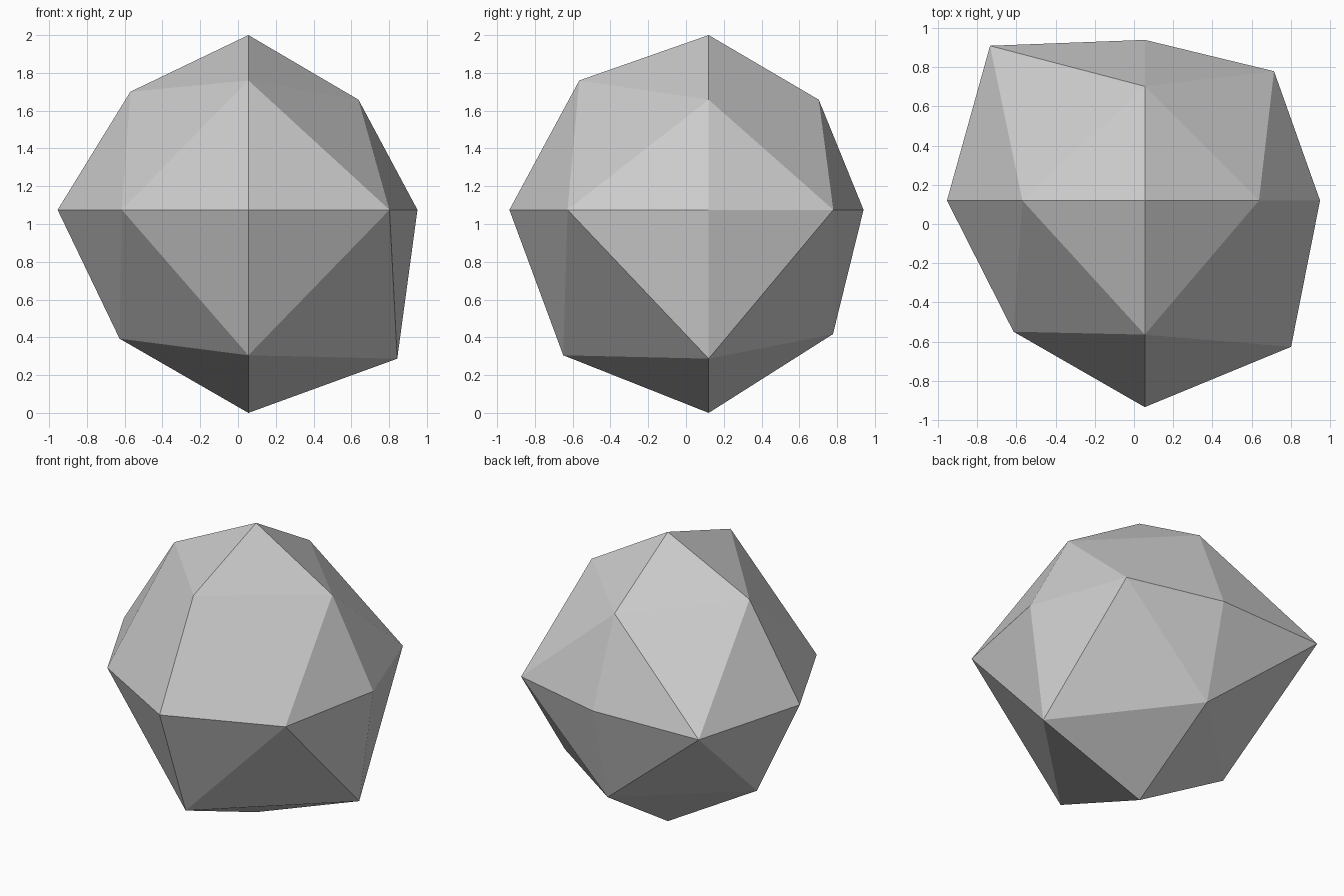
import bpy, bmesh
from itertools import product
from mathutils import Vector

if "Cube" in bpy.data.objects:
    bpy.data.objects.remove(bpy.data.objects["Cube"])

CENTRE = Vector((0.055, 0.12, 1.075))

# Distance along each axis for the tips and for the 45-degree midpoints
# between two tips, keyed by direction: this gives the uneven boulder form
REACH = {
    (1, 0, 0): 0.895, (-1, 0, 0): 1.01,
    (0, 1, 0): 0.82, (0, -1, 0): 1.055,
    (0, 0, 1): 0.925, (0, 0, -1): 1.075,
    (1, 0, 1): 0.583, (-1, 0, 1): 0.625,
    (1, 0, -1): 0.788, (-1, 0, -1): 0.682,
    (0, 1, 1): 0.583, (0, -1, 1): 0.685,
    (0, 1, -1): 0.658, (0, -1, -1): 0.77,
    (1, 1, 0): 0.66, (-1, 1, 0): 0.79,
    (1, -1, 0): 0.747, (-1, -1, 0): 0.67,
}

bm = bmesh.new()
verts = {d: bm.verts.new(CENTRE + Vector(d) * r) for d, r in REACH.items()}

# Each octant: three corner triangles around one middle triangle
for sx, sy, sz in product((1, -1), repeat=3):
    x, y, z = (sx, 0, 0), (0, sy, 0), (0, 0, sz)
    xy, yz, xz = (sx, sy, 0), (0, sy, sz), (sx, 0, sz)
    for tri in ((x, xy, xz), (y, yz, xy), (z, xz, yz), (xy, yz, xz)):
        if sx * sy * sz < 0:
            tri = tri[::-1]
        bm.faces.new([verts[d] for d in tri])
bm.normal_update()

mesh = bpy.data.meshes.new("boulder")
bm.to_mesh(mesh)
bm.free()

# Plain grey stone, flat facets
stone = bpy.data.materials.new("stone_grey")
stone.diffuse_color = (0.6, 0.6, 0.6, 1)
stone.use_nodes = True
stone.node_tree.nodes["Principled BSDF"].inputs["Base Color"].default_value = stone.diffuse_color
mesh.materials.append(stone)
boulder = bpy.data.objects.new("boulder", mesh)
bpy.context.collection.objects.link(boulder)
